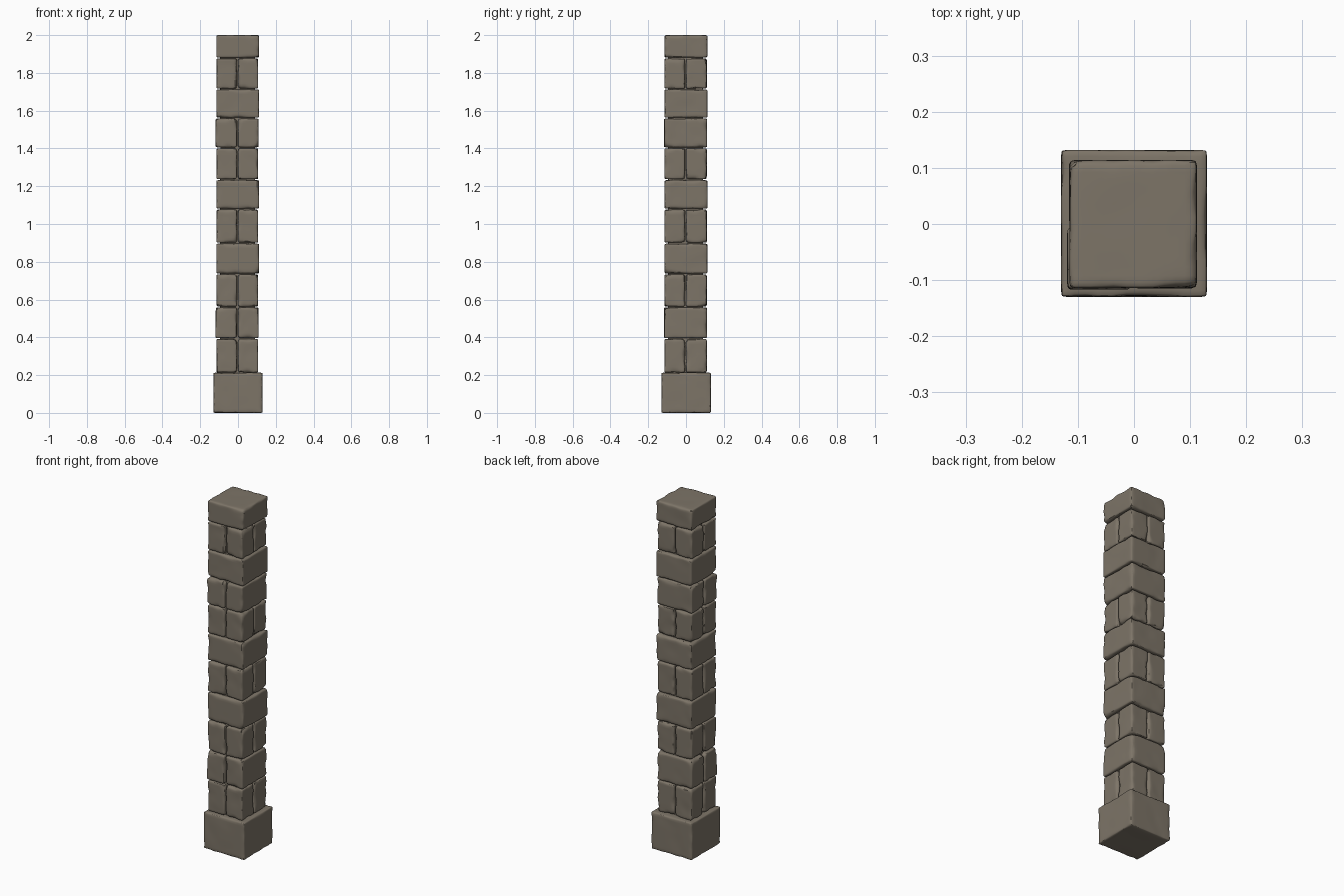
import bpy, bmesh, math
from mathutils import Vector, noise

cube = bpy.data.objects.get("Cube")
if cube:
    bpy.data.objects.remove(cube, do_unlink=True)

stone = bpy.data.materials.new("warm_grey_stone")
stone.use_nodes = True
stone.diffuse_color = (0.205, 0.176, 0.137, 1)
stone.node_tree.nodes["Principled BSDF"].inputs["Base Color"].default_value = stone.diffuse_color

blocks = []


def block(name, low, high, r_min=0.008, r_max=0.022, wear=0.003):
    """Worn stone: a box with unevenly rounded edges and slightly dented faces."""
    low, high = Vector(low), Vector(high)
    centre, half = (low + high) / 2, (high - low) / 2
    bm = bmesh.new()
    bmesh.ops.create_cube(bm, size=2)
    bmesh.ops.subdivide_edges(bm, edges=bm.edges[:], cuts=14, use_grid_fill=True)
    for v in bm.verts:
        # pack the grid towards the edges, where the rounding is
        p = Vector([math.sin(c * math.pi / 2) * h for c, h in zip(v.co, half)])
        spot = p + centre
        chip = max(0, noise.noise(spot * 22) + 0.15)
        r = r_min + (r_max - r_min) * min(1, chip * 1.6)
        inner = Vector([max(-(h - r), min(h - r, c)) for c, h in zip(p, half)])
        out = (p - inner).normalized()
        dent = wear * max(0, noise.noise(spot * 13 + Vector((7, 3, 5))))
        v.co = centre + inner + out * (r - dent)
    mesh = bpy.data.meshes.new(name)
    bm.to_mesh(mesh)
    bm.free()
    mesh.materials.append(stone)
    obj = bpy.data.objects.new(name, mesh)
    bpy.context.collection.objects.link(obj)
    blocks.append(obj)


GAP = 0.003   # half of a joint between stones


def whole_course(n, z0, z1):
    block(f"course_{n}_stone", (-0.115, -0.114, z0), (0.112, 0.114, z1))


def quarter_course(n, z0, z1):
    # four corner stones around a joint in the middle of every side
    for xn, x0, x1 in (("right", -0.114, -0.003 - GAP), ("left", -0.003 + GAP, 0.107)):
        for yn, y0, y1 in (("front", -0.114, -0.003 - GAP), ("back", -0.003 + GAP, 0.110)):
            block(f"course_{n}_{yn}_{xn}_stone", (x0, y0, z0), (x1, y1, z1))


def corner_course(n, z0, z1):
    # one small corner stone wrapped by an angled stone made of two arms
    block(f"course_{n}_corner_stone", (-0.119, -0.117, z0), (-0.003 - GAP, -0.003 - GAP, z1))
    block(f"course_{n}_back_arm", (-0.116, -0.003 + GAP, z0), (0.106, 0.112, z1))
    block(f"course_{n}_side_arm", (-0.003 + GAP, -0.115, z0), (0.109, 0.110, z1))


# base block
block("base_stone", (-0.13, -0.13, 0), (0.13, 0.132, 0.213), 0.007, 0.016)

# courses from the bottom up
W, Q, C = whole_course, quarter_course, corner_course
levels = (0.213, 0.395, 0.562, 0.737, 0.9, 1.08, 1.236, 1.405, 1.562, 1.716, 1.88, 2.0)
for n, build in enumerate((Q, C, Q, W, Q, W, Q, C, W, Q, W)):
    top = levels[n + 1] - (0.004 if levels[n + 1] < 2 else 0)
    build(n + 1, levels[n] + 0.001, top)

# inner core that closes the joints
block("mortar_core", (-0.094, -0.094, 0.1), (0.09, 0.09, 1.95), 0.004, 0.006, 0.001)

# smooth shading with crisp edges
bpy.ops.object.select_all(action='DESELECT')
for obj in blocks:
    obj.select_set(True)
bpy.context.view_layer.objects.active = blocks[0]
bpy.ops.object.shade_smooth_by_angle(angle=math.radians(35))
